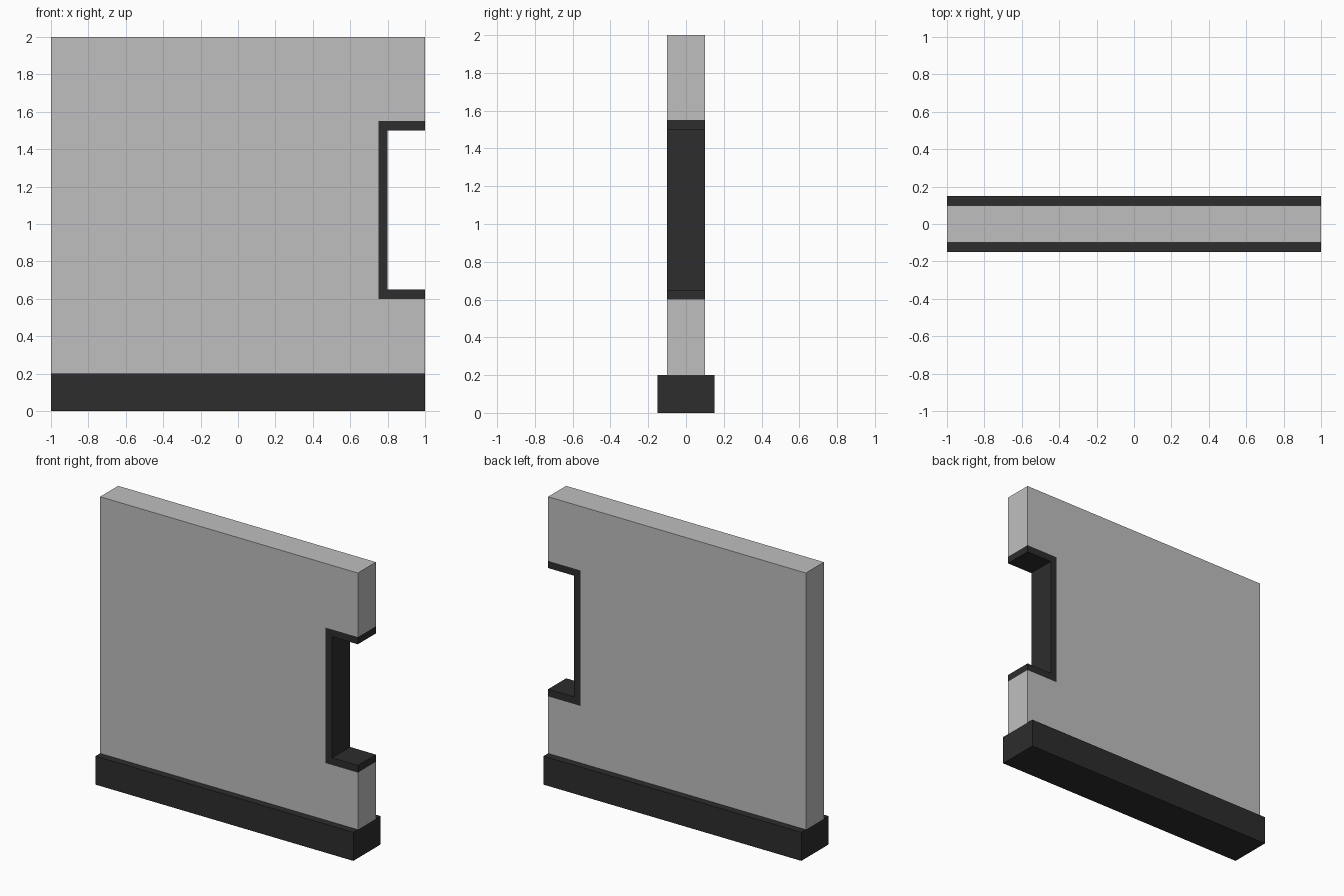
import bpy
import bmesh

cube = bpy.data.objects.get("Cube")
if cube:
    bpy.data.objects.remove(cube, do_unlink=True)


def make_material(name, value):
    mat = bpy.data.materials.new(name)
    mat.use_nodes = True
    colour = (value, value, value, 1.0)
    mat.diffuse_color = colour
    bsdf = next(n for n in mat.node_tree.nodes if n.type == 'BSDF_PRINCIPLED')
    bsdf.inputs["Base Color"].default_value = colour
    return mat


def extrude_profile(name, profile, depth, mat):
    """Extrude an (x, z) outline through y, centred on y = 0."""
    bm = bmesh.new()
    face = bm.faces.new([bm.verts.new((x, -depth / 2, z)) for x, z in profile])
    result = bmesh.ops.extrude_face_region(bm, geom=[face])
    verts = [v for v in result["geom"] if isinstance(v, bmesh.types.BMVert)]
    bmesh.ops.translate(bm, verts=verts, vec=(0, depth, 0))
    bmesh.ops.recalc_face_normals(bm, faces=bm.faces)
    mesh = bpy.data.meshes.new(name)
    bm.to_mesh(mesh)
    bm.free()
    mesh.materials.append(mat)
    obj = bpy.data.objects.new(name, mesh)
    bpy.context.collection.objects.link(obj)
    return obj


light_grey = make_material("light_grey", 0.52)
dark_grey = make_material("dark_grey", 0.026)

# Dimensions
half = 1.0
base_top, wall_top = 0.2, 2.0
notch_x, notch_low, notch_high = 0.75, 0.6, 1.55
trim = 0.05

# Dark plinth, wider than the wall
extrude_profile("base_plinth", [(-half, 0), (half, 0), (half, base_top), (-half, base_top)],
                0.3, dark_grey)

# Wall panel with a notch in its +x edge
extrude_profile("wall_panel", [
    (-half, base_top), (half, base_top), (half, notch_low), (notch_x, notch_low),
    (notch_x, notch_high), (half, notch_high), (half, wall_top), (-half, wall_top)],
    0.2, light_grey)

# C-shaped trim lining the notch
extrude_profile("window_frame", [
    (half, notch_low), (half, notch_low + trim), (notch_x + trim, notch_low + trim),
    (notch_x + trim, notch_high - trim), (half, notch_high - trim), (half, notch_high),
    (notch_x, notch_high), (notch_x, notch_low)],
    0.2, dark_grey)
